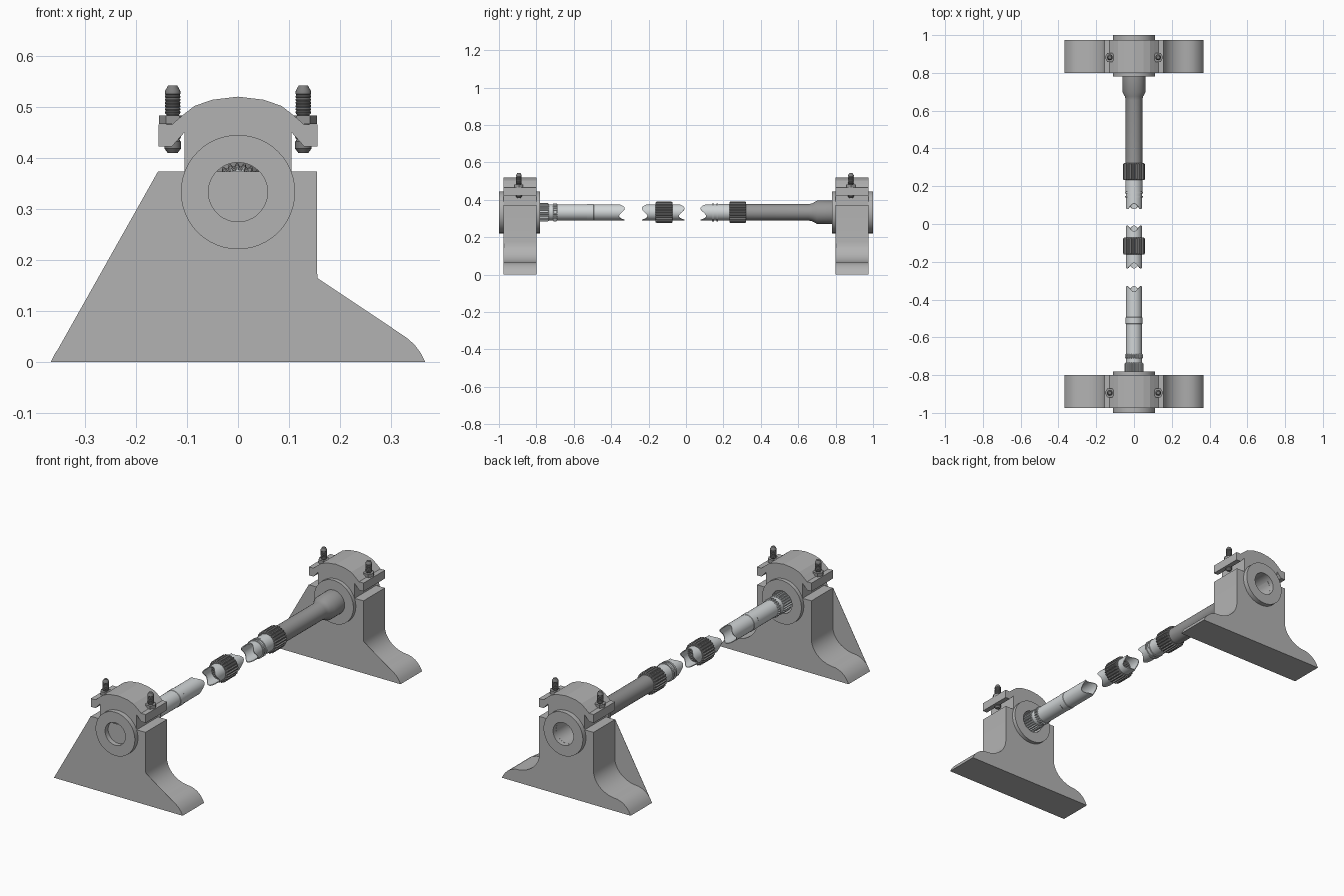
import bpy, bmesh, math

if "Cube" in bpy.data.objects:
    bpy.data.objects.remove(bpy.data.objects["Cube"])

def material(name, r, g, b):
    m = bpy.data.materials.new(name)
    m.diffuse_color = (r, g, b, 1)
    m.use_nodes = True
    m.node_tree.nodes["Principled BSDF"].inputs["Base Color"].default_value = m.diffuse_color
    return m

CAST = material("cast grey", 0.45, 0.45, 0.45)
DARK = material("dark steel", 0.31, 0.31, 0.31)
KNURL = material("knurled steel", 0.27, 0.27, 0.27)
LIGHT = material("bright steel", 0.64, 0.67, 0.68)
BOLT = material("bolt steel", 0.21, 0.21, 0.21)
ZC = 0.333          # shaft centre height
BORE = 0.058

def finish(bm, name, mat, smooth=False):
    bmesh.ops.remove_doubles(bm, verts=bm.verts, dist=1e-5)
    bmesh.ops.recalc_face_normals(bm, faces=bm.faces)
    me = bpy.data.meshes.new(name)
    bm.to_mesh(me)
    bm.free()
    ob = bpy.data.objects.new(name, me)
    bpy.context.collection.objects.link(ob)
    me.materials.append(mat)
    if smooth:
        bpy.ops.object.select_all(action='DESELECT')
        ob.select_set(True)
        bpy.context.view_layer.objects.active = ob
        bpy.ops.object.shade_smooth_by_angle(angle=math.radians(35))
    return ob

def prism(name, pts, y0, y1, mat, smooth=False):
    """Extrude an x-z outline along y."""
    bm = bmesh.new()
    a = [bm.verts.new((x, y0, z)) for x, z in pts]
    b = [bm.verts.new((x, y1, z)) for x, z in pts]
    bm.faces.new(a)
    bm.faces.new(b[::-1])
    for i in range(len(a)):
        j = (i + 1) % len(a)
        bm.faces.new((a[i], b[i], b[j], a[j]))
    return finish(bm, name, mat, smooth)

def revolve(name, prof, mat, centre=(0, 0, ZC), axis='Y', seg=42, tooth=0, smooth=True):
    """Revolve (distance, radius[, wave]) points; wave makes a broken end."""
    bm = bmesh.new()
    cx, cy, cz = centre
    rings = []
    for p in prof:
        d, r = p[:2]
        w = p[2] if len(p) > 2 else 0
        ring = []
        for k in range(seg):
            t = 2 * math.pi * k / seg
            rr = r - (tooth if k % 4 > 1 else 0)
            u, v = rr * math.cos(t), rr * math.sin(t)
            s = d + w * (0.5 - 0.5 * math.cos(3 * (t - math.pi / 6)))
            ring.append(bm.verts.new((cx + u, cy + s, cz + v) if axis == 'Y'
                                     else (cx + u, cy + v, cz + s)))
        rings.append(ring)
    if prof[0][1] > 0:
        rings.append(rings[0])
    for a, b in zip(rings, rings[1:]):
        for k in range(seg):
            j = (k + 1) % seg
            bm.faces.new((a[k], a[j], b[j], b[k]))
    return finish(bm, name, mat, smooth)

def tube(name, outer, mat, wall=0.004, **kw):
    """Hollow pipe from its outer profile."""
    inner = [(p[0], p[1] - wall) + tuple(p[2:]) for p in reversed(outer)]
    return revolve(name, outer + inner, mat, **kw)

def knurl(name, y0, y1, r, mat=KNURL):
    return revolve(name, [(y0, r - .004), (y0 + .005, r), (y1 - .005, r), (y1, r - .004),
                          (y1, 0.040), (y0, 0.040)], mat, seg=96, tooth=0.006, smooth=False)

def arc(top, n=16):
    """Bore arc between the two points where it meets the split line."""
    a = math.asin((0.373 - ZC) / BORE)
    end = math.pi - a if top else -math.pi - a
    return [(BORE * math.cos(a + (end - a) * i / n),
             ZC + BORE * math.sin(a + (end - a) * i / n)) for i in range(n + 1)]

def mirrored(half):
    return half + [(-x, z) for x, z in reversed(half)]

# outlines: concave foot with rounded toe, straight front plate, bearing cap
toe = [(0.367, 0), (0.358, 0.018), (0.346, 0.034), (0.33, 0.048), (0.315, 0.057), (0.29, 0.065)]
fillet = [(0.29 - 0.135 * math.sin(math.radians(q)), 0.175 - 0.11 * math.cos(math.radians(q)))
          for q in range(10, 91, 10)]
half = toe + fillet + [(0.155, 0.373)]
body = half + arc(False) + [(-x, z) for x, z in reversed(half)]
plate = [(-0.367, 0)] + toe[:4] + [(0.155, 0.165), (0.155, 0.373), (-0.157, 0.373)]
cap_right = [(0.105, 0.373), (0.105, 0.45), (0.130, 0.422), (0.156, 0.422), (0.156, 0.465),
             (0.130, 0.465), (0.107, 0.485), (0.085, 0.502), (0.05, 0.514)]
cap = cap_right + [(0, 0.52)] + [(-x, z) for x, z in reversed(cap_right)] + arc(True)[::-1]

# bearing pedestals, caps, bushes and bolts
for side, s in (("front", -1), ("back", 1)):
    y0, y1 = sorted((s * 0.80, s * 0.975))
    prism(side + "_pedestal", body, y0 + 0.001, y1, CAST, True)
    prism(side + "_pedestal_plate", plate, y0, y0 + 0.001, CAST)
    prism(side + "_bearing_cap", cap, y0, y1, CAST)
    a, b = sorted((s * 0.78, s * 1.0))
    revolve(side + "_bush", [(a, 0.112), (b, 0.112), (b, BORE), (a, BORE)], CAST, seg=48)
    for hand, x in (("left", -0.128), ("right", 0.128)):
        c = (x, s * 0.888 - 0.006, 0)
        prof = [(0.410, 0), (0.410, 0.010), (0.418, 0.016), (0.432, 0.016),
                (0.436, 0.013), (0.440, 0.016), (0.446, 0.016), (0.448, 0.012), (0.484, 0.012)]
        for i in range(7):                     # thread ridges
            z = 0.486 + i * 0.0062
            prof += [(z, 0.0135), (z + 0.0025, 0.0155), (z + 0.004, 0.0155)]
        prof += [(0.531, 0.015), (0.542, 0.009), (0.542, 0)]
        revolve(f"{side}_{hand}_bolt", prof, BOLT, c, 'Z', seg=16)
        revolve(f"{side}_{hand}_nut", [(0.466, 0), (0.466, 0.027), (0.483, 0.027), (0.483, 0)],
                DARK, c, 'Z', seg=6, smooth=False)

# front shaft: splined root and broken end
W = 0.03
tube("front_shaft", [(-0.80, 0.043), (-0.53, 0.043), (-0.528, 0.0445), (-0.495, 0.0445),
                     (-0.493, 0.043), (-0.37, 0.043), (-0.328, 0.043, -W)], LIGHT)
knurl("front_spline", -0.80, -0.733, 0.049, LIGHT)
knurl("front_spline_ring", -0.712, -0.688, 0.048, LIGHT)

# middle shaft piece with knurled sleeve
tube("middle_shaft", [(-0.236, 0.043, W), (-0.20, 0.043), (-0.04, 0.043),
                      (-0.008, 0.043, -W)], LIGHT)
knurl("middle_sleeve", -0.162, -0.072, 0.057)

# back shaft: broken end, grooved rings, sleeve, dark flared body
tube("back_shaft_tip", [(0.078, 0.043, W), (0.115, 0.043), (0.24, 0.043)], LIGHT)
for i, y in enumerate((0.14, 0.162)):
    revolve(f"back_ring_{i + 1}", [(y, 0.048), (y + .009, 0.048), (y + .009, 0.04), (y, 0.04)], LIGHT)
tube("back_collar", [(0.175, 0.0445), (0.235, 0.0445)], LIGHT)
knurl("back_sleeve", 0.232, 0.322, 0.057)
tube("back_shaft", [(0.315, 0.044), (0.655, 0.044), (0.675, 0.048), (0.700, 0.062),
                    (0.785, 0.062)], DARK)
